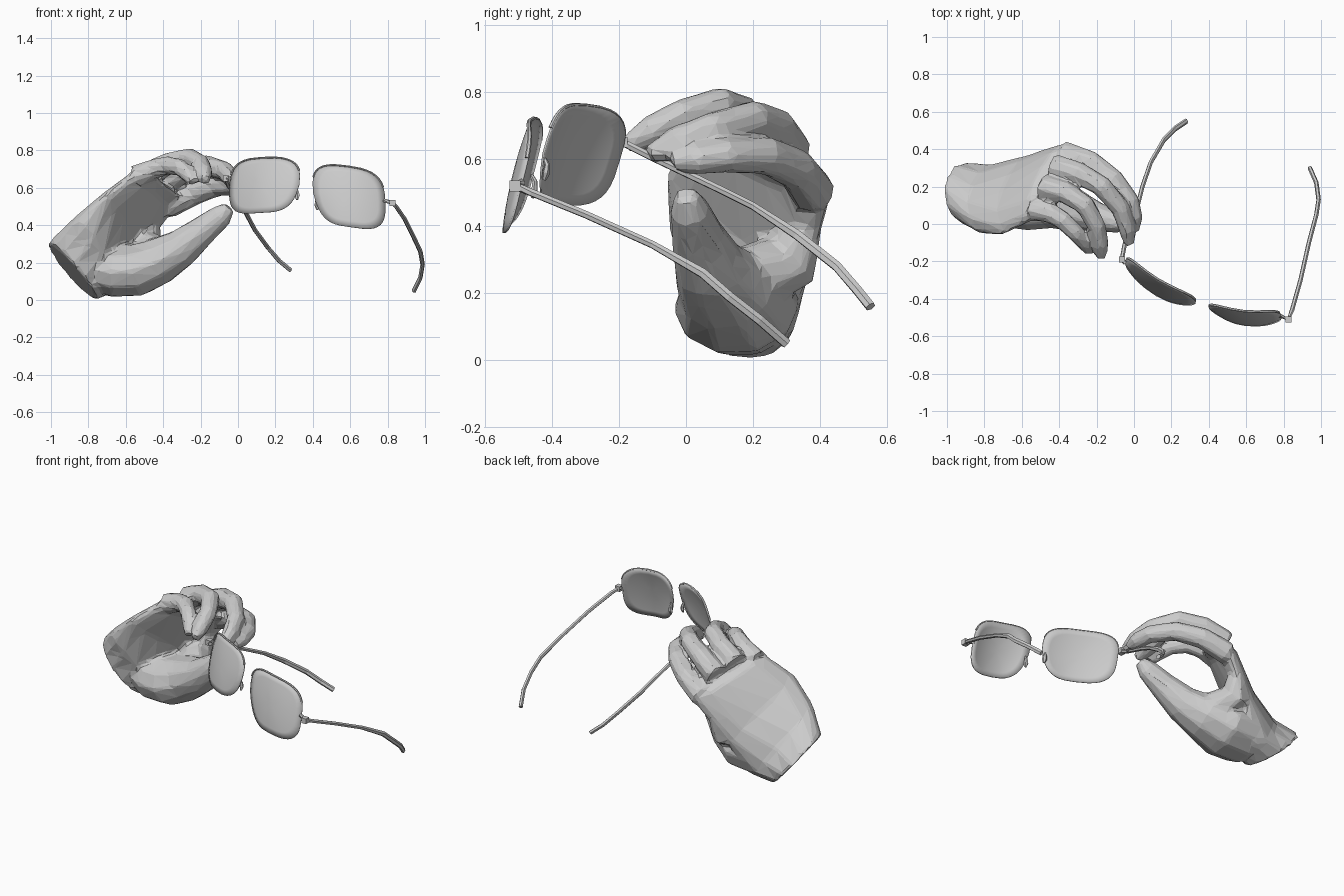
import bpy
import bmesh
import math
from mathutils import Vector

cube = bpy.data.objects.get("Cube")
if cube:
    bpy.data.objects.remove(cube, do_unlink=True)

grey = bpy.data.materials.new("plain grey")
grey.use_nodes = True
grey.diffuse_color = (0.6, 0.6, 0.6, 1)
for node in grey.node_tree.nodes:
    if node.type == 'BSDF_PRINCIPLED':
        node.inputs["Base Color"].default_value = (0.6, 0.6, 0.6, 1)


def finish(bm, name, smooth=False):
    """Turn a bmesh into a named, coloured object."""
    bmesh.ops.recalc_face_normals(bm, faces=bm.faces[:])
    mesh = bpy.data.meshes.new(name)
    for face in bm.faces:
        face.smooth = smooth
    bm.to_mesh(mesh)
    bm.free()
    mesh.materials.append(grey)
    obj = bpy.data.objects.new(name, mesh)
    bpy.context.scene.collection.objects.link(obj)
    return obj


def loft(bm, rings):
    """Skin a list of point rings into a closed body."""
    loops = [[bm.verts.new(p) for p in ring] for ring in rings]
    n = len(loops[0])
    for a, b in zip(loops, loops[1:]):
        for i in range(n):
            j = (i + 1) % n
            bm.faces.new((a[i], a[j], b[j], b[i]))
    bm.faces.new(loops[0])
    bm.faces.new(loops[-1][::-1])


def tube(bm, path, widths, heights, across, sides=8):
    """Loft elliptical rings along a path; widths lie along 'across'."""
    path = [Vector(p) for p in path]
    rings = []
    for i, p in enumerate(path):
        tangent = (path[min(i + 1, len(path) - 1)] - path[max(i - 1, 0)]).normalized()
        up = tangent.cross(Vector(across)).normalized()
        side = up.cross(tangent)
        angles = [math.tau * k / sides for k in range(sides)]
        rings.append([p + side * widths[i] * math.cos(a) + up * heights[i] * math.sin(a)
                      for a in angles])
    loft(bm, rings)


# Hand: palm sections given as little-finger edge, thumb edge, back bulge, palm bulge
hand = bmesh.new()
along = Vector((0.6, 0.15, 0.75))
sections = [
    ((-1.01, 0.11, 0.31), (-0.76, 0.18, 0.0), 0.19, -0.15),
    ((-0.86, -0.03, 0.43), (-0.66, 0.29, 0.05), 0.15, -0.11),
    ((-0.71, -0.06, 0.56), (-0.53, 0.36, 0.24), 0.11, -0.04),
    ((-0.57, 0.01, 0.67), (-0.35, 0.43, 0.48), 0.08, -0.05),
    ((-0.50, 0.04, 0.70), (-0.28, 0.38, 0.53), 0.05, -0.04),
]
rings = []
for little, thumb_side, back, front in sections:
    a, b = Vector(little), Vector(thumb_side)
    outward = along.cross(b - a).normalized()
    ring = []
    for k in range(14):
        t = 0.5 - 0.5 * math.cos(math.tau * k / 14)
        bulge = back if k < 7 else front
        ring.append(a.lerp(b, t) + outward * bulge * abs(math.sin(math.tau * k / 14)))
    rings.append(ring)
loft(hand, rings)

# Fingers: index, middle, ring, little
fingers = [
    [(-0.38, 0.38, 0.50), (-0.23, 0.33, 0.57), (-0.11, 0.24, 0.61),
     (-0.02, 0.12, 0.61), (0.0, 0.03, 0.60), (0.0, -0.04, 0.59)],
    [(-0.43, 0.31, 0.62), (-0.29, 0.27, 0.69), (-0.17, 0.20, 0.72),
     (-0.07, 0.08, 0.69), (-0.035, -0.03, 0.65), (-0.025, -0.11, 0.61)],
    [(-0.49, 0.20, 0.67), (-0.37, 0.17, 0.73), (-0.26, 0.10, 0.76),
     (-0.2, -0.01, 0.73), (-0.18, -0.11, 0.68), (-0.175, -0.18, 0.64)],
    [(-0.55, 0.08, 0.66), (-0.45, 0.06, 0.70), (-0.38, 0.02, 0.72),
     (-0.31, -0.05, 0.71), (-0.265, -0.1, 0.67), (-0.24, -0.15, 0.63)],
]
thickness = [0.07, 0.063, 0.058, 0.053, 0.049, 0.03]
for path, scale in zip(fingers, (1, 1, 0.97, 0.9)):
    radii = [r * scale for r in thickness]
    tube(hand, path, radii, radii, (0.6, 0.7, -0.3))

# Thumb with its broad base running back into the wrist
tube(hand,
     [(-0.82, 0.15, 0.16), (-0.68, 0.16, 0.15), (-0.54, 0.15, 0.16), (-0.42, 0.12, 0.21),
      (-0.30, 0.07, 0.28), (-0.19, 0.035, 0.37), (-0.09, 0.01, 0.45), (-0.045, 0.0, 0.495)],
     [0.10, 0.18, 0.19, 0.15, 0.11, 0.08, 0.06, 0.035],
     [0.08, 0.14, 0.145, 0.13, 0.105, 0.082, 0.065, 0.035], (0, 1, 0), 10)

# Web of skin between thumb and index knuckle
tube(hand, [(-0.38, 0.12, 0.25), (-0.45, 0.22, 0.26), (-0.50, 0.31, 0.30), (-0.46, 0.36, 0.40)],
     [0.07, 0.09, 0.09, 0.05], [0.07, 0.10, 0.10, 0.05], (1, 0, 0.3))
hand = finish(hand, "hand")

# Fuse the overlapping parts, soften the joins and reduce to broad flat facets
fuse = hand.modifiers.new("fuse", 'REMESH')
fuse.mode = 'VOXEL'
fuse.voxel_size = 0.013
soften = hand.modifiers.new("soften", 'SMOOTH')
soften.factor = 0.5
soften.iterations = 7
facet = hand.modifiers.new("facet", 'DECIMATE')
facet.ratio = 0.06


def make_lens(side, centre, u, v, inner):
    """Curved lens with a brow rim and nose pad; inner is the sign of the nose side."""
    centre, u, v = Vector(centre), Vector(u), Vector(v)
    normal = u.cross(v).normalized()
    count, steps = 36, 5

    def point(angle, r):
        c, s = math.cos(angle), math.sin(angle)
        x = math.copysign(abs(c) ** 0.6, c) * r
        y = math.copysign(abs(s) ** 0.65, s) * r
        depth = 0.042 * (1 - x * x) - 0.01 * y * y
        if x * inner > 0:
            x *= 1 + 0.2 * min(y, 0) + 0.06 * max(y, 0)
        return centre + u * x + v * y + normal * depth

    bm = bmesh.new()
    middle = bm.verts.new(point(0, 0))
    previous = None
    for step in range(1, steps + 1):
        ring = [bm.verts.new(point(math.tau * k / count, step / steps)) for k in range(count)]
        for k in range(count):
            j = (k + 1) % count
            if previous:
                bm.faces.new((previous[k], ring[k], ring[j], previous[j]))
            else:
                bm.faces.new((middle, ring[k], ring[j]))
        previous = ring
    lens = finish(bm, side + " lens", True)
    shell = lens.modifiers.new("shell", 'SOLIDIFY')
    shell.thickness = 0.006

    # Brow rim along the top edge
    rim = bmesh.new()
    path = [point(math.pi * (0.12 + 0.76 * k / 14), 1) for k in range(15)]
    tube(rim, path, [0.007] * 15, [0.005] * 15, normal, 6)
    finish(rim, side + " brow rim")

    # Nose pad on a short arm behind the nose side
    pad = bmesh.new()
    edge = centre + u * inner * 0.9 - v * 0.1
    path = [edge, edge - normal * 0.015 - v * 0.1, edge - normal * 0.02 - v * 0.25,
            edge - normal * 0.02 - v * 0.4]
    tube(pad, path, [0.006, 0.01, 0.016, 0.007], [0.006, 0.008, 0.01, 0.005], u, 6)
    finish(pad, side + " nose pad")


make_lens("right", (0.14, -0.315, 0.605), (0.187, -0.113, 0.012), (0.005, 0.045, 0.147), 1)
make_lens("left", (0.595, -0.475, 0.545), (0.193, -0.02, -0.027), (-0.005, 0.04, 0.162), -1)

# Temples, with a hinge block at the front of each
temples = {
    "right": [(-0.045, -0.21, 0.65), (-0.065, -0.19, 0.65), (-0.05, -0.11, 0.61),
              (0.02, 0.1, 0.51), (0.045, 0.2, 0.46), (0.09, 0.33, 0.375),
              (0.16, 0.45, 0.28), (0.22, 0.51, 0.21), (0.28, 0.55, 0.16)],
    "left": [(0.78, -0.49, 0.53), (0.825, -0.51, 0.52), (0.845, -0.46, 0.5),
             (0.89, -0.3, 0.435), (0.935, -0.1, 0.345), (0.975, 0.05, 0.26),
             (0.987, 0.13, 0.19), (0.975, 0.22, 0.12), (0.94, 0.3, 0.05)],
}
for side, path in temples.items():
    bm = bmesh.new()
    n = len(path)
    tube(bm, path, [0.012] * n, [0.012] * (n - 4) + [0.016] * 4, (1, 0.1, 0.1), 6)
    finish(bm, side + " temple")
    hinge = bmesh.new()
    bmesh.ops.create_cube(hinge, size=0.032)
    bmesh.ops.translate(hinge, verts=hinge.verts[:], vec=Vector(path[1]))
    finish(hinge, side + " hinge")
